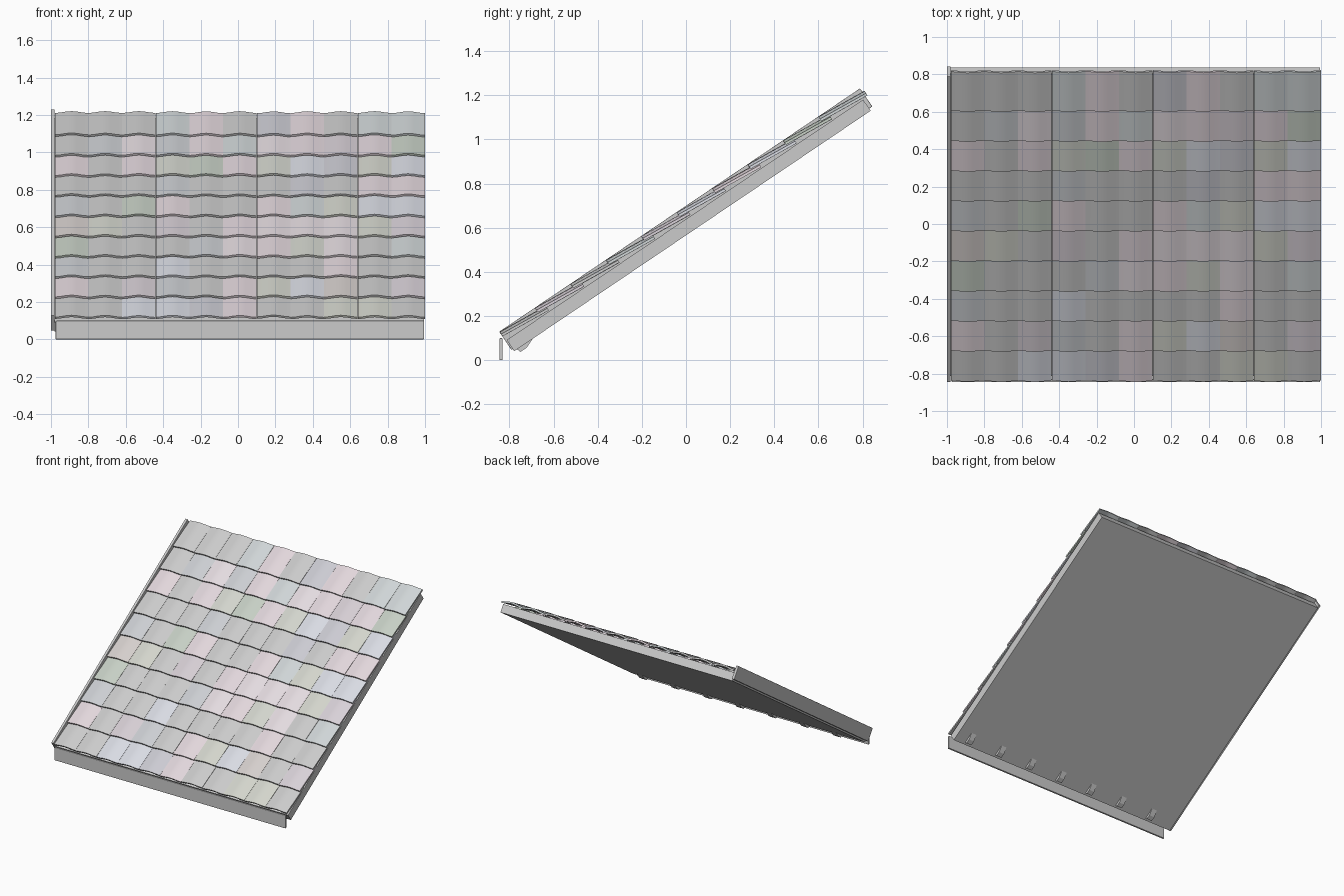
import bpy, math, random, colorsys
from mathutils import Vector

if "Cube" in bpy.data.objects:
    bpy.data.objects.remove(bpy.data.objects["Cube"])

random.seed(4)
A = math.radians(34)
U = Vector((0, math.cos(A), math.sin(A)))    # up the slope
N = Vector((0, -math.sin(A), math.cos(A)))   # out of the slope


def slope(x, s, h):
    return Vector((x, 0, 0)) + U * s + N * h


def make(name, verts, faces):
    me = bpy.data.meshes.new(name)
    me.from_pydata([tuple(v) for v in verts], [], faces)
    me.update()
    ob = bpy.data.objects.new(name, me)
    bpy.context.collection.objects.link(ob)
    return ob


def prism(name, profile, x0, x1, bevel=0):
    """Extrude a (y, z) outline along x."""
    n = len(profile)
    verts = [(x, y, z) for x in (x0, x1) for y, z in profile]
    faces = [tuple(range(n))[::-1], tuple(range(n, 2 * n))]
    faces += [(i, (i + 1) % n, n + (i + 1) % n, n + i) for i in range(n)]
    ob = make(name, verts, faces)
    if bevel:
        m = ob.modifiers.new("bevel", 'BEVEL')
        m.width, m.segments = bevel, 2
    return ob


def slope_box(name, x0, x1, s0, s1, h0, h1, bevel=0):
    pts = [slope(0, s, h) for s, h in ((s0, h0), (s1, h0), (s1, h1), (s0, h1))]
    return prism(name, [(p.y, p.z) for p in pts], x0, x1, bevel)


# Deck, barge board on the left verge, fascia along the eave
slope_box("roof_deck", -0.98, 0.995, -0.622, 1.325, 0.469, 0.53)
slope_box("barge_board", -1.0, -0.98, -0.629, 1.342, 0.481, 0.58, 0.003)
prism("fascia", [(-0.845, 0), (-0.83, 0), (-0.83, 0.1), (-0.845, 0.1)], -0.975, 0.995, 0.004)

# Rafter tails peeking out below the eave
tail = [(-0.768, 0.052), (-0.75, 0.038), (-0.722, 0.056), (-0.62, 0.21), (-0.65, 0.2)]
for i in range(7):
    x = -0.77 + i * 0.275
    prism(f"rafter_tail_{i + 1}", tail, x - 0.022, x + 0.022)

# Palette of faint slate tints
palette = []
for i in range(20):
    m = bpy.data.materials.new(f"tile_tint_{i + 1}")
    rgb = colorsys.hsv_to_rgb(random.random(), random.uniform(0.02, 0.13), random.uniform(0.62, 0.8))
    m.diffuse_color = (*rgb, 1)
    m.use_nodes = True
    m.node_tree.nodes["Principled BSDF"].inputs["Base Color"].default_value = m.diffuse_color
    palette.append(m)

# Overlapping courses of shallow arched tiles
COLS, ROWS, W, STEP, LEN, THICK, SEG = 11, 10, 0.18, 0.1935, 0.24, 0.012, 6
for r in range(ROWS):
    verts, faces, tints = [], [], []
    s0 = -0.629 + r * STEP
    for c in range(COLS):
        x0, base = -0.98 + c * W, len(verts)
        lift = random.uniform(-0.001, 0.001)
        slide = random.uniform(0, 0.003)
        for j in range(SEG + 1):
            t = j / SEG
            arch = 0.006 * (1 - math.cos(2 * math.pi * t))
            x = x0 + 0.0005 + t * (W - 0.001)
            for s, top in ((s0 + slide, 0.567), (s0 + LEN, 0.547)):
                for h in (top, top - THICK):
                    verts.append(slope(x, s, h + arch + lift))
        tile = []
        for j in range(SEG):
            a, b = base + 4 * j, base + 4 * j + 4
            tile += [(a, b, b + 2, a + 2), (a + 1, a + 3, b + 3, b + 1),
                     (a, a + 1, b + 1, b), (a + 2, b + 2, b + 3, a + 3)]
        e = base + 4 * SEG
        tile += [(base, base + 2, base + 3, base + 1), (e, e + 1, e + 3, e + 2)]
        faces += tile
        tints += [random.randrange(len(palette))] * len(tile)
    ob = make(f"tile_course_{r + 1}", verts, faces)
    for m in palette:
        ob.data.materials.append(m)
    ob.data.polygons.foreach_set("material_index", tints)
    bpy.ops.object.select_all(action='DESELECT')
    ob.select_set(True)
    bpy.context.view_layer.objects.active = ob
    bpy.ops.object.shade_smooth_by_angle(angle=math.radians(30))
